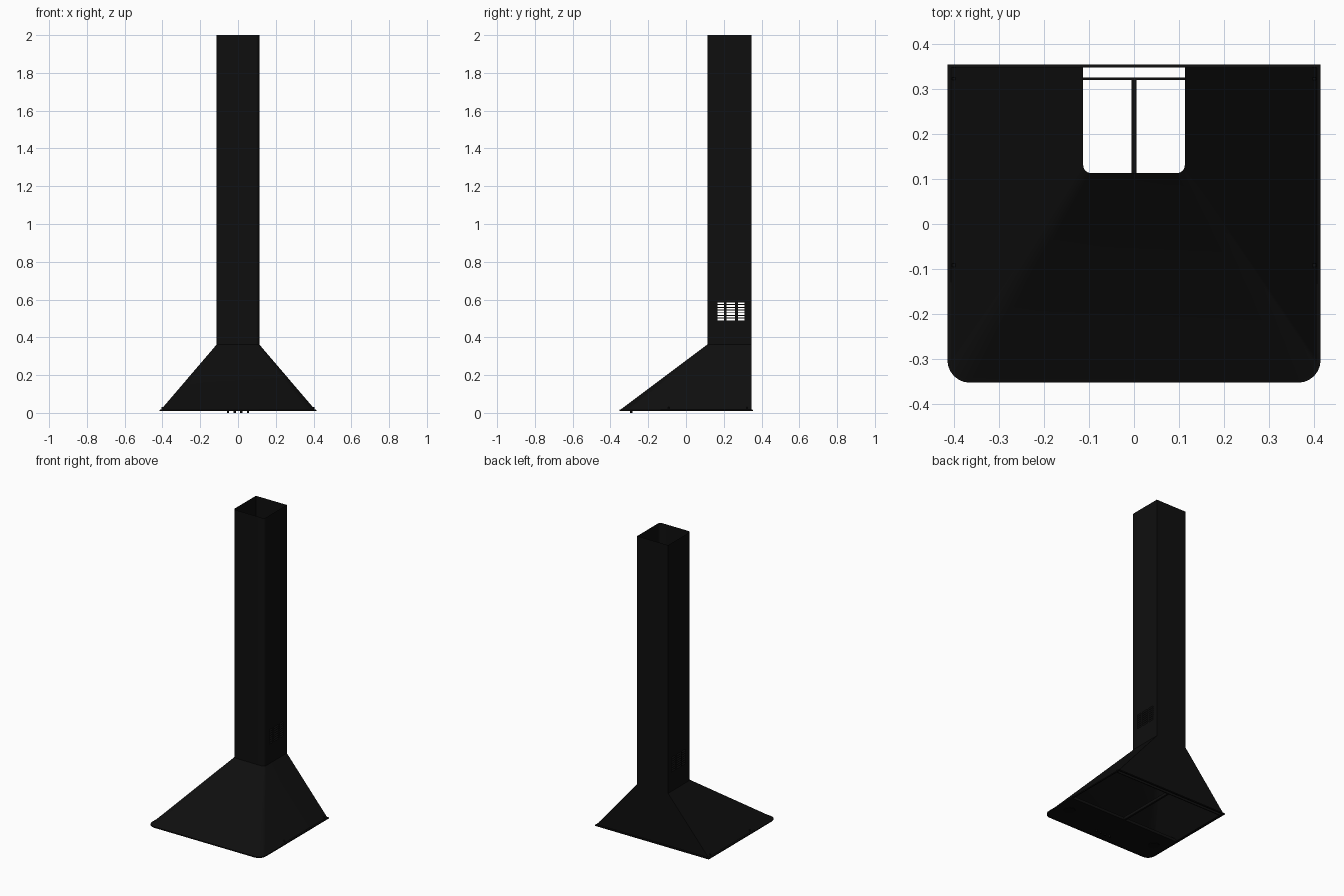
import bpy, bmesh, math

if "Cube" in bpy.data.objects:
    bpy.data.objects.remove(bpy.data.objects["Cube"])


def material(name, c):
    m = bpy.data.materials.new(name)
    m.diffuse_color = (c, c, c, 1)
    m.use_nodes = True
    m.node_tree.nodes["Principled BSDF"].inputs["Base Color"].default_value = m.diffuse_color
    return m


BLACK = material("black enamel", 0.0045)
DARK = material("dark lamp glass", 0.003)


def finish(name, bm, mat, smooth=False):
    bmesh.ops.recalc_face_normals(bm, faces=bm.faces)
    me = bpy.data.meshes.new(name)
    bm.to_mesh(me)
    bm.free()
    ob = bpy.data.objects.new(name, me)
    bpy.context.collection.objects.link(ob)
    me.materials.append(mat)
    if smooth:
        bpy.ops.object.select_all(action='DESELECT')
        ob.select_set(True)
        bpy.context.view_layer.objects.active = ob
        bpy.ops.object.shade_smooth_by_angle(angle=math.radians(30))
    return ob


def outline(hx, y0, y1, r, side_ys=(), n=6):
    """Plan outline: square back corners, rounded front ones, extra points on the sides."""
    half = [(hx - r + r * math.sin(a), y0 + r - r * math.cos(a))
            for a in (i * math.pi / 2 / n for i in range(n + 1))]
    half += [(hx, y) for y in side_ys] + [(hx, y1)]
    return half + [(-x, y) for x, y in reversed(half)]


def loft(bm, rings, skip=lambda c: False):
    """Join closed rings (outline, z), leaving out faces whose centre passes skip."""
    vs = [[bm.verts.new((x, y, z)) for x, y in pts] for pts, z in rings]
    for a, b in zip(vs, vs[1:]):
        for i in range(len(a)):
            j = (i + 1) % len(a)
            q = (a[i], a[j], b[j], b[i])
            if not skip(sum((v.co for v in q), q[0].co * 0) / 4):
                bm.faces.new(q)


def box(name, x0, x1, y0, y1, z0, z1, mat=BLACK):
    bm = bmesh.new()
    bmesh.ops.create_cube(bm, size=1)
    for v in bm.verts:
        v.co = ((x0 + x1) / 2 + v.co.x * (x1 - x0),
                (y0 + y1) / 2 + v.co.y * (y1 - y0),
                (z0 + z1) / 2 + v.co.z * (z1 - z0))
    return finish(name, bm, mat)


def disc(name, x, y, z0, z1, r, mat):
    bm = bmesh.new()
    bmesh.ops.create_cone(bm, cap_ends=True, segments=20, radius1=r, radius2=r, depth=z1 - z0)
    bmesh.ops.translate(bm, verts=bm.verts, vec=(x, y, (z0 + z1) / 2))
    return finish(name, bm, mat, True)


# Canopy: open underneath, thin rim with a small inward lip
bm = bmesh.new()
loft(bm, [(outline(0.407, -0.346, 0.348, 0.045), 0.009),
          (outline(0.415, -0.353, 0.355, 0.05), 0.009),
          (outline(0.415, -0.353, 0.355, 0.05), 0.016),
          (outline(0.407, -0.346, 0.348, 0.045), 0.018),
          (outline(0.113, 0.113, 0.348, 0.018), 0.362)])
finish("canopy", bm, BLACK, True)

# Chimney: open tube with vent slots left out of both sides
COLS = [(0.167, 0.201), (0.214, 0.259), (0.275, 0.31)]
ROWS = [(0.49 + i * 0.0142, 0.4995 + i * 0.0142) for i in range(7)]


def is_slot(c):
    return (abs(c.x) > 0.11 and any(a < c.y < b for a, b in COLS)
            and any(a < c.z < b for a, b in ROWS))


tube = outline(0.113, 0.113, 0.348, 0.018, [y for c in COLS for y in c])
levels = [0.362] + [z for r in ROWS for z in r] + [2.0]
bm = bmesh.new()
loft(bm, [(tube, z) for z in levels], is_slot)
finish("chimney", bm, BLACK, True)

# Control panel under the front of the canopy
bm = bmesh.new()
bm.faces.new([bm.verts.new((x, y, 0.012)) for x, y in outline(0.407, -0.346, -0.09, 0.045)])
finish("control_panel", bm, BLACK)

# Filter frame bars
box("front_bar", -0.405, 0.405, -0.096, -0.088, 0.011, 0.03)
box("back_bar", -0.405, 0.405, 0.32, 0.326, 0.011, 0.03)
box("centre_bar", -0.006, 0.006, -0.09, 0.322, 0.011, 0.03)

# Lamps and push buttons
for s, side in ((-1, "left"), (1, "right")):
    disc(side + "_lamp", s * 0.33, -0.21, 0.009, 0.013, 0.035, DARK)
for i in range(4):
    disc("button_%d" % (i + 1), -0.0525 + i * 0.035, -0.29, 0.0, 0.013, 0.006, BLACK)
